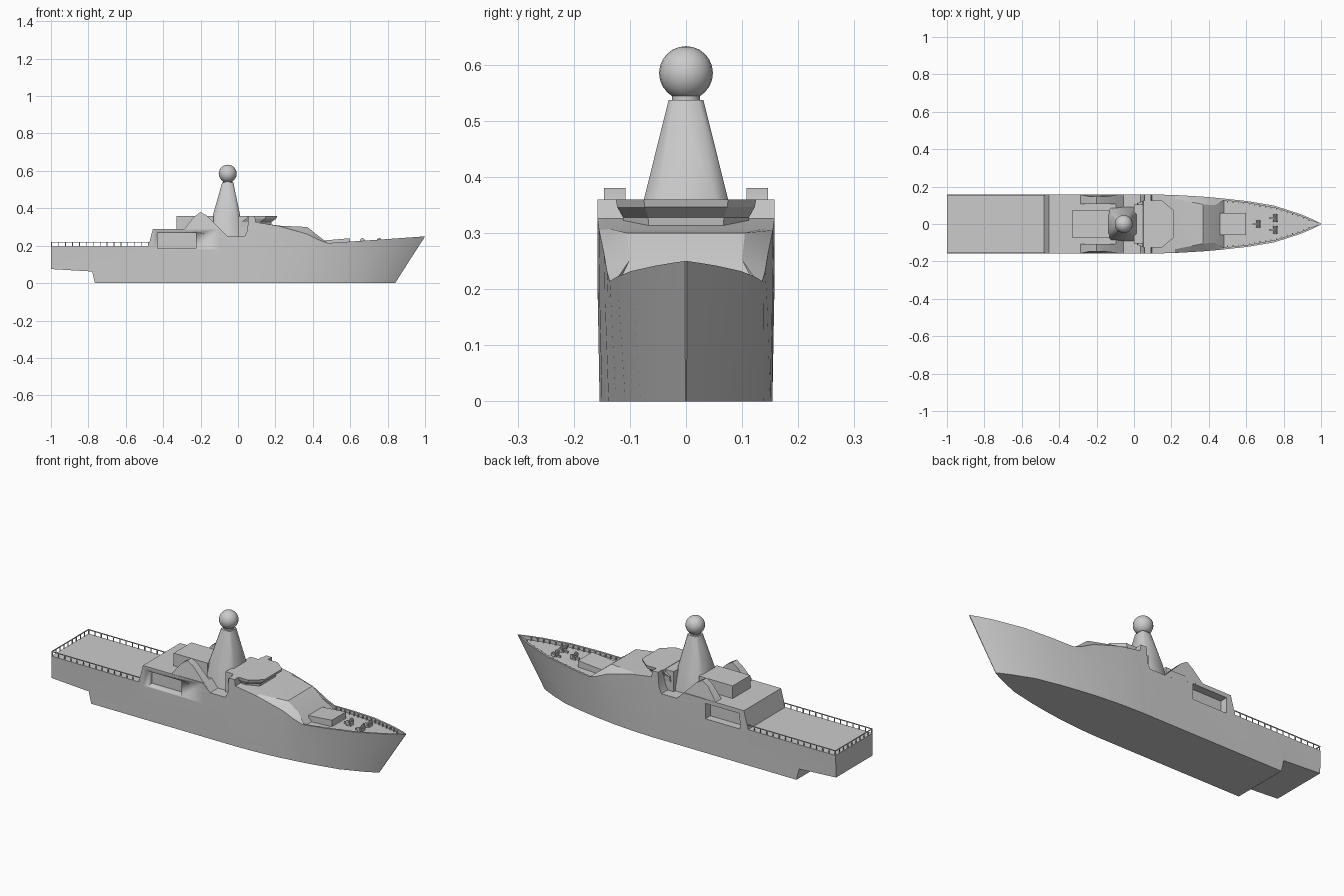
import bpy, bmesh, math
from mathutils import Vector, Matrix

cube = bpy.data.objects.get("Cube")
if cube:
    bpy.data.objects.remove(cube, do_unlink=True)


def finish(name, bm, angle=25):
    bmesh.ops.remove_doubles(bm, verts=bm.verts, dist=1e-5)
    bmesh.ops.recalc_face_normals(bm, faces=bm.faces)
    me = bpy.data.meshes.new(name)
    bm.to_mesh(me)
    bm.free()
    ob = bpy.data.objects.new(name, me)
    bpy.context.collection.objects.link(ob)
    bpy.ops.object.select_all(action='DESELECT')
    ob.select_set(True)
    bpy.context.view_layer.objects.active = ob
    bpy.ops.object.shade_smooth_by_angle(angle=math.radians(angle))
    return ob


def loft(name, rings, angle=25):
    """Skin equal-length rings of points and cap both ends."""
    bm = bmesh.new()
    rows = [[bm.verts.new(p) for p in ring] for ring in rings]
    n = len(rows[0])
    for a, b in zip(rows, rows[1:]):
        for i in range(n):
            j = (i + 1) % n
            bm.faces.new((a[i], a[j], b[j], b[i]))
    bm.faces.new(rows[0])
    bm.faces.new(rows[-1])
    return finish(name, bm, angle)


def add_box(bm, lo, hi):
    lo, hi = Vector(lo), Vector(hi)
    m = Matrix.Translation((lo + hi) / 2) @ Matrix.Diagonal((*(hi - lo), 1))
    bmesh.ops.create_cube(bm, size=1, matrix=m)


def box(name, lo, hi):
    bm = bmesh.new()
    add_box(bm, lo, hi)
    return finish(name, bm)


def add_cyl(bm, centre, r, depth, axis='Z', seg=10):
    rot = Matrix.Rotation(math.pi / 2, 4, 'X') if axis == 'Y' else Matrix()
    bmesh.ops.create_cone(bm, cap_ends=True, segments=seg, radius1=r, radius2=r,
                          depth=depth, matrix=Matrix.Translation(centre) @ rot)


def lerp_table(table, x):
    for (x0, y0), (x1, y1) in zip(table, table[1:]):
        if x <= x1:
            return y0 + (y1 - y0) * (x - x0) / (x1 - x0)
    return table[-1][1]


# Hull and lower superstructure: half sections lofted from stern to stem
# bottom x, top x, bottom z, bottom half width, side half width, edge z, inner half width, inner z, deck z
def plain(x, z, zb=0):
    return (x, x, zb, 0.154, 0.158, z, 0.15, z, z)


stations = [
    plain(-1, 0.195, 0.075), plain(-0.78, 0.195, 0.062), plain(-0.765, 0.195),
    plain(-0.48, 0.195), plain(-0.455, 0.29), plain(-0.097, 0.29),
    plain(-0.055, 0.25), plain(0.035, 0.25), plain(0.05, 0.28),
    plain(0.056, 0.36), plain(0.09, 0.36), plain(0.095, 0.326),
    (0.2, 0.22, 0, 0.15, 0.155, 0.305, 0.135, 0.307, 0.307),
    (0.34, 0.37, 0, 0.138, 0.146, 0.262, 0.105, 0.30, 0.30),
    (0.39, 0.43, 0, 0.13, 0.141, 0.232, 0.10, 0.252, 0.252),
    (0.43, 0.48, 0, 0.125, 0.136, 0.214, 0.126, 0.214, 0.2),
    (0.53, 0.6, 0, 0.108, 0.123, 0.222, 0.113, 0.222, 0.205),
    (0.66, 0.75, 0, 0.08, 0.098, 0.232, 0.087, 0.232, 0.214),
    (0.77, 0.89, 0, 0.036, 0.053, 0.242, 0.043, 0.242, 0.224),
    (0.815, 0.96, 0, 0.014, 0.023, 0.247, 0.013, 0.247, 0.23),
    (0.84, 1, 0, 0.001, 0.002, 0.25, 0.001, 0.25, 0.249),
]
rings = []
for xb, xt, zb, yb, yt, ze, yi, zi, zd in stations:
    xm = xb + (xt - xb) * 0.72
    half = [(xb, yb, zb), (xm, yb + (yt - yb) * 0.8, 0.18 if ze > 0.18 else ze),
            (xt, yt, ze), (xt, yi, zi), (xt, yi, zd)]
    rings.append(half + [(x, -y, z) for x, y, z in reversed(half)])
hull = loft("hull", rings)

# Boat bays cut into both sides
for side in (-1, 1):
    ys = sorted((side * 0.115, side * 0.2))
    cutter = box("bay_cutter", (-0.43, ys[0], 0.185), (-0.225, ys[1], 0.268))
    cutter.hide_render = True
    mod = hull.modifiers.new("bay", 'BOOLEAN')
    mod.object = cutter
    mod.operation = 'DIFFERENCE'
    mod.solver = 'EXACT'
    bpy.context.view_layer.objects.active = hull
    bpy.ops.object.modifier_apply(modifier=mod.name)
    bpy.data.objects.remove(cutter, do_unlink=True)

# Leaning side wings beside the mast
wing = [(-0.29, 0.285), (-0.235, 0.355), (-0.2, 0.38), (-0.165, 0.36),
        (-0.055, 0.25), (-0.12, 0.25)]
for side, label in ((-1, "right"), (1, "left")):
    inner = [(x, side * 0.108, z) for x, z in wing]
    outer = [(x, side * (0.146 if z > 0.3 else 0.158), z) for x, z in wing]
    loft("side_wing_" + label, [inner, outer])

# Aft deckhouse and bridge house
box("aft_deckhouse", (-0.33, -0.075, 0.28), (-0.13, 0.075, 0.358))
box("bridge_house", (0.0, -0.105, 0.24), (0.1, 0.105, 0.358))

# Bridge windows and overhanging roof
plan = [(0.05, 0.125), (0.15, 0.125), (0.21, 0.075)]


def bridge_ring(scale, back, z):
    pts = [(x - back, y * scale, z) for x, y in plan]
    return pts + [(x, -y, z) for x, y, z in reversed(pts)]


loft("bridge", [bridge_ring(0.88, 0.035, 0.3), bridge_ring(0.9, 0.03, 0.328),
                bridge_ring(0.98, 0.004, 0.346), bridge_ring(1, 0, 0.36)], 10)


# Mast: tapered tower with chamfered corners
def mast_ring(x0, x1, w, z):
    c = w * 0.3
    pts = [(x0, w - c), (x0 + c, w), (x1 - c, w), (x1, w - c)]
    return [(x, y, z) for x, y in pts] + [(x, -y, z) for x, y in reversed(pts)]


loft("mast", [mast_ring(-0.155, 0.03, 0.092, 0.245), mast_ring(-0.135, 0.012, 0.075, 0.36),
              mast_ring(-0.085, -0.025, 0.031, 0.537)], 50)
bm = bmesh.new()
add_cyl(bm, (-0.055, 0, 0.542), 0.025, 0.02, seg=16)
finish("mast_neck", bm)
bm = bmesh.new()
bmesh.ops.create_uvsphere(bm, u_segments=20, v_segments=12, radius=0.048,
                          matrix=Matrix.Translation((-0.055, 0, 0.585)))
finish("radar_dome", bm, 40)

# Flight deck railing
bm = bmesh.new()
t, edge, top = 0.002, 0.155, 0.22
for y in (-edge, edge):
    add_box(bm, (-1, y - t, top - 2 * t), (-0.475, y + t, top))
    for i in range(15):
        x = -0.996 + i * 0.037
        add_box(bm, (x - t, y - t, 0.19), (x + t, y + t, top))
add_box(bm, (-1, -edge, top - 2 * t), (-1 + 2 * t, edge, top))
for i in range(1, 9):
    y = -edge + i * edge * 2 / 9
    add_box(bm, (-1, y - t, 0.19), (-1 + 2 * t, y + t, top))
finish("flight_deck_railing", bm)

# Ribs inside the bow bulwark
inner_edge = [(s[1], s[6]) for s in stations[-6:]]
rim = [(s[1], s[7]) for s in stations[-6:]]
bm = bmesh.new()
for i in range(16):
    x = 0.5 + i * 0.029
    y, z = lerp_table(inner_edge, x), lerp_table(rim, x)
    for s in (-1, 1):
        ys = sorted((s * (y + 0.003), s * (y - 0.008)))
        add_box(bm, (x - t, ys[0], z - 0.022), (x + t, ys[1], z - 0.002))
finish("bulwark_ribs", bm)

# Foredeck platform with a slightly rising top
loft("foredeck_platform", [[(0.46, y, 0.195), (0.6, y, 0.195), (0.6, y, 0.24), (0.46, y, 0.228)]
                           for y in (-0.06, 0.06)])

# Winches on the foredeck
bm = bmesh.new()
for x, y in ((0.665, 0), (0.755, 0.032), (0.755, -0.032)):
    add_box(bm, (x - 0.013, y - 0.012, 0.205), (x + 0.013, y + 0.012, 0.224))
    add_cyl(bm, (x, y, 0.228), 0.007, 0.044, 'Y')
    for s in (-1, 1):
        add_cyl(bm, (x, y + s * 0.017, 0.228), 0.013, 0.006, 'Y')
    add_box(bm, (x - 0.032, y - 0.004, 0.21), (x - 0.013, y + 0.004, 0.222))
finish("winches", bm)
